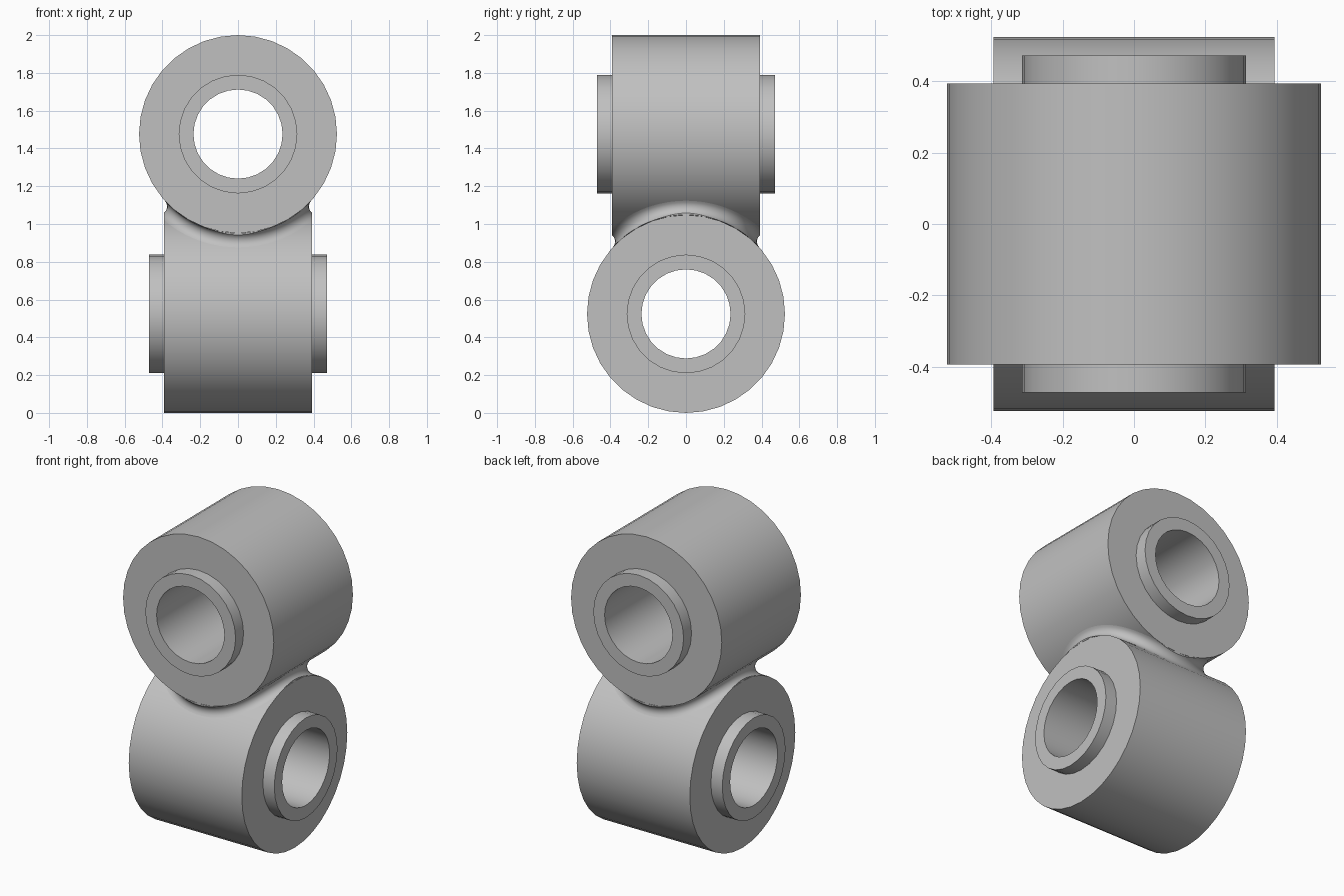
import bpy
import bmesh
from math import cos, sin, pi, sqrt, radians
from mathutils import Vector, Matrix

if "Cube" in bpy.data.objects:
    bpy.data.objects.remove(bpy.data.objects["Cube"])

R = 0.524            # sleeve radius
HALF = 0.393         # sleeve half length
BUSH_R, BORE_R, BUSH_HALF = 0.314, 0.236, 0.472
LOW, HIGH = R, 2 - R  # axis heights
FILLET = 0.045

grey = bpy.data.materials.new("plain_grey")
grey.use_nodes = True
grey.diffuse_color = (0.53, 0.53, 0.53, 1)
grey.node_tree.nodes["Principled BSDF"].inputs["Base Color"].default_value = (0.53, 0.53, 0.53, 1)


def finish(name, bm):
    bmesh.ops.recalc_face_normals(bm, faces=bm.faces)
    mesh = bpy.data.meshes.new(name)
    bm.to_mesh(mesh)
    bm.free()
    obj = bpy.data.objects.new(name, mesh)
    bpy.context.collection.objects.link(obj)
    mesh.materials.append(grey)
    bpy.ops.object.select_all(action="DESELECT")
    obj.select_set(True)
    bpy.context.view_layer.objects.active = obj
    bpy.ops.object.shade_smooth_by_angle(angle=radians(35))
    return obj


def sweep_rings(bm, rings):
    """Join closed sections into a closed loop of quads."""
    loops = [[bm.verts.new(p) for p in ring] for ring in rings]
    for i, a in enumerate(loops):
        b = loops[(i + 1) % len(loops)]
        for j in range(len(a)):
            k = (j + 1) % len(a)
            bm.faces.new((a[j], a[k], b[k], b[j]))


def tube(name, outer, inner, half, sides, turn, height):
    """Hollow cylinder along x, turned about z and lifted to its axis height."""
    place = Matrix.Translation((0, 0, height)) @ Matrix.Rotation(turn, 4, "Z")
    section = [(inner, -half), (outer, -half), (outer, half), (inner, half)]
    rings = []
    for i in range(sides):
        a = 2 * pi * i / sides
        rings.append([place @ Vector((x, r * cos(a), r * sin(a))) for r, x in section])
    bm = bmesh.new()
    sweep_rings(bm, rings)
    finish(name, bm)


# Crossed sleeves with protruding bushings
for label, turn, height in (("lower", 0, LOW), ("upper", pi / 2, HIGH)):
    tube(label + "_sleeve", R, 0.3, HALF, 36, turn, height)
    tube(label + "_bushing", BUSH_R, BORE_R, BUSH_HALF, 28, turn, height)


def ball_centre(t, r):
    """Centre of a ball of radius r that rests on both sleeves."""
    reach, offset = R + r, 1 - LOW
    d = (reach - offset) * cos(2 * t)
    x = sqrt(max(0, reach ** 2 - (offset - d) ** 2))
    y = sqrt(max(0, reach ** 2 - (offset + d) ** 2))
    return Vector((x if cos(t) > 0 else -x, y if sin(t) > 0 else -y, 1 + d))


# Rolling-ball weld fillet around the seam, trimmed flush with the sleeve ends
rings = []
COUNT, ARC = 96, 8
for i in range(COUNT):
    t = 2 * pi * (i + 0.5) / COUNT
    c = ball_centre(t, FILLET)
    to_low = Vector((0, -c.y, LOW - c.z)).normalized()
    to_high = Vector((-c.x, 0, HIGH - c.z)).normalized()
    angle = to_low.angle(to_high)
    ring = []
    for j in range(ARC + 1):
        s = j / ARC
        way = (to_low * sin((1 - s) * angle) + to_high * sin(s * angle)) / sin(angle)
        ring.append(c + way * FILLET)
    ring.append(ball_centre(t, 0))
    rings.append(ring)
bm = bmesh.new()
sweep_rings(bm, rings)
for normal in ((1, 0, 0), (-1, 0, 0), (0, 1, 0), (0, -1, 0)):
    n = Vector(normal)
    bmesh.ops.bisect_plane(bm, geom=bm.verts[:] + bm.edges[:] + bm.faces[:],
                           plane_co=n * HALF, plane_no=n, clear_outer=True)
    rim = [e for e in bm.edges if e.is_boundary]
    if rim:
        bmesh.ops.holes_fill(bm, edges=rim, sides=0)
finish("weld_fillet", bm)
